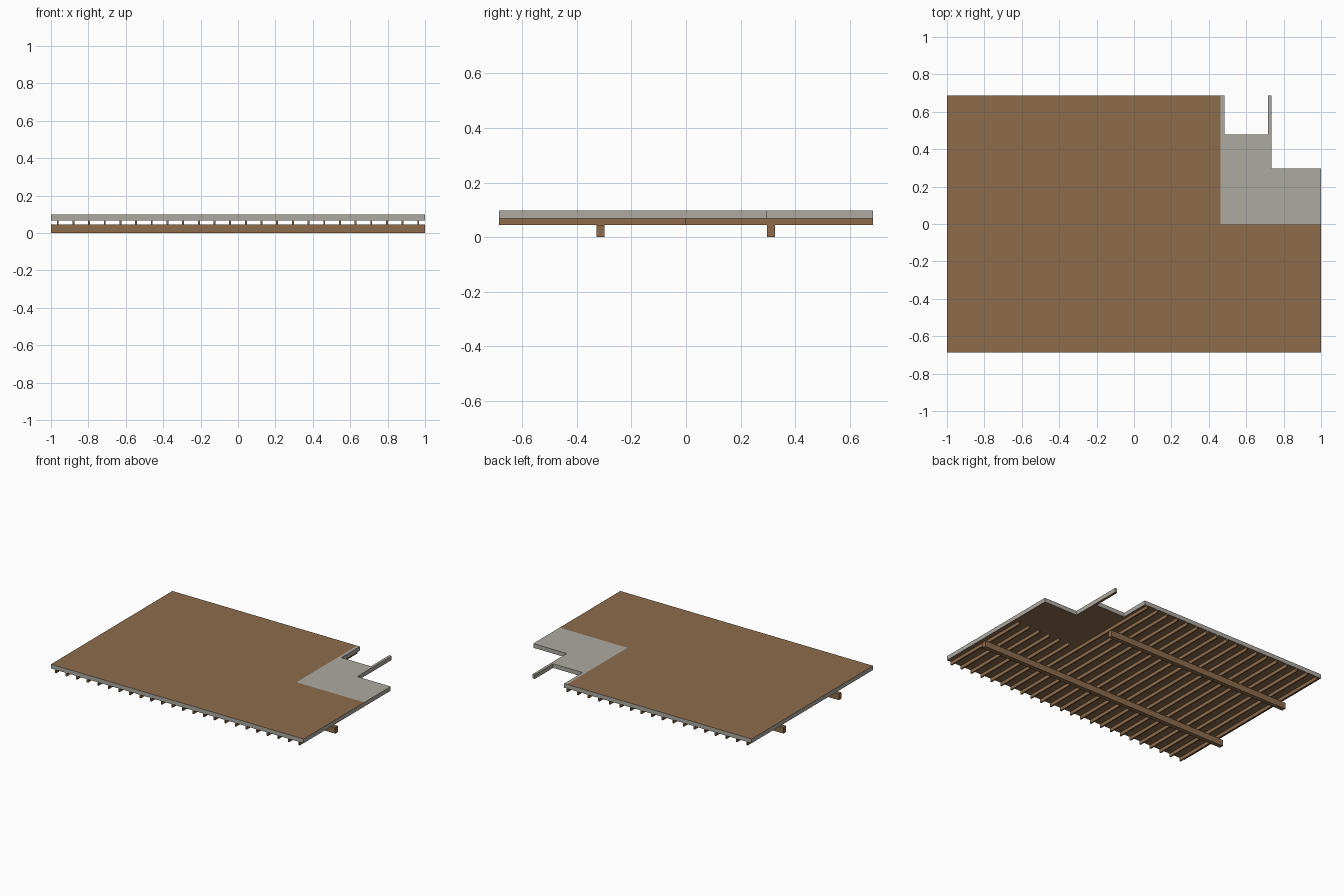
import bpy

if "Cube" in bpy.data.objects:
    bpy.data.objects.remove(bpy.data.objects["Cube"])


def material(name, rgb):
    m = bpy.data.materials.new(name)
    m.diffuse_color = (*rgb, 1)
    m.use_nodes = True
    m.node_tree.nodes["Principled BSDF"].inputs["Base Color"].default_value = m.diffuse_color
    return m


timber = material("timber_brown", (0.27, 0.15, 0.072))
concrete = material("warm_grey", (0.42, 0.40, 0.36))


def add_mesh(name, verts, faces, mats):
    mesh = bpy.data.meshes.new(name)
    mesh.from_pydata(verts, [], faces)
    for m in mats:
        mesh.materials.append(m)
    ob = bpy.data.objects.new(name, mesh)
    bpy.context.collection.objects.link(ob)
    return ob


def add_box(name, x, y, z, mat):
    verts = [(a, b, c) for c in z for b in y for a in x]
    faces = [(0, 2, 3, 1), (4, 5, 7, 6), (0, 1, 5, 4),
             (2, 6, 7, 3), (0, 4, 6, 2), (1, 3, 7, 5)]
    return add_mesh(name, verts, faces, [mat])


HALF_X, HALF_Y = 1.0, 0.686
BEAM_TOP, JOIST_TOP, DECK_TOP = 0.044, 0.068, 0.098
STAIR_X = 0.4625

# Floor slab: notched outline with an inner corner separating deck and landing
outline = [(-HALF_X, -HALF_Y), (HALF_X, -HALF_Y), (HALF_X, 0), (HALF_X, 0.298),
           (0.735, 0.298), (0.735, HALF_Y), (0.717, HALF_Y), (0.717, 0.478),
           (0.484, 0.478), (0.484, HALF_Y), (STAIR_X, HALF_Y), (-HALF_X, HALF_Y),
           (STAIR_X, 0)]
n = len(outline)
rim = n - 1
deck = [0, 1, 2, 12, 10, 11]
landing = list(range(2, 11)) + [12]
verts = [(x, y, z) for z in (JOIST_TOP, DECK_TOP) for x, y in outline]
faces = [tuple(i + n for i in deck), tuple(i + n for i in landing),
         tuple(reversed(deck)), tuple(reversed(landing))]
faces += [(i, (i + 1) % rim, (i + 1) % rim + n, i + n) for i in range(rim)]
slab = add_mesh("floor_slab", verts, faces, [timber, concrete])

# Grey on the rim and landing top, timber on the deck top and the underside
for p in slab.data.polygons:
    landing_top = p.normal.z > 0.5 and p.index == 1
    p.material_index = 1 if abs(p.normal.z) < 0.5 or landing_top else 0

# Joists: evenly spaced, stopping short below the landing
COUNT = 24
SPACING = 0.0838
for i in range(COUNT):
    x = (i - (COUNT - 1) / 2) * SPACING
    back = HALF_Y if x < STAIR_X else 0
    add_box(f"joist_{i + 1}", (x - 0.005, x + 0.005), (-HALF_Y, back),
            (BEAM_TOP, JOIST_TOP), timber)

# Bearer beams: front one full length, back one ends at the landing
for name, y, end in (("front_beam", -0.314, HALF_X), ("back_beam", 0.312, STAIR_X)):
    add_box(name, (-HALF_X, end), (y - 0.015, y + 0.015), (0, BEAM_TOP), timber)
